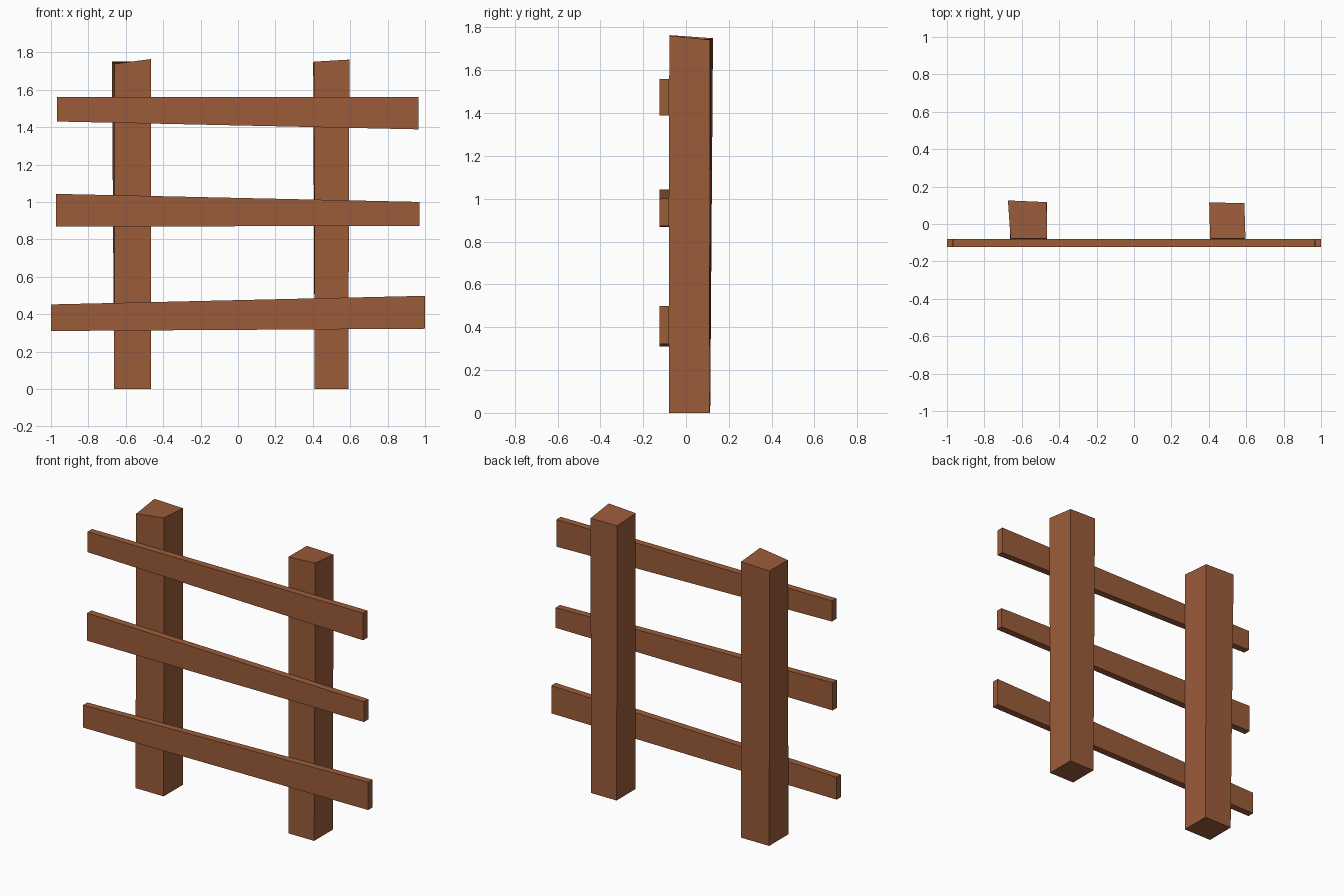
import bpy

if "Cube" in bpy.data.objects:
    bpy.data.objects.remove(bpy.data.objects["Cube"])

wood = bpy.data.materials.new("brown_wood")
wood.diffuse_color = (0.33, 0.107, 0.042, 1)
wood.use_nodes = True
wood.node_tree.nodes["Principled BSDF"].inputs["Base Color"].default_value = wood.diffuse_color


def hexahedron(name, corners):
    """Four-sided block: first four corners are one end ring, last four the other."""
    faces = [(3, 2, 1, 0), (4, 5, 6, 7)]
    faces += [(i, (i + 1) % 4, (i + 1) % 4 + 4, i + 4) for i in range(4)]
    mesh = bpy.data.meshes.new(name)
    mesh.from_pydata(corners, [], faces)
    mesh.materials.append(wood)
    mesh.update()
    obj = bpy.data.objects.new(name, mesh)
    bpy.context.collection.objects.link(obj)
    return obj


# Upright posts: rectangular foot, slightly skewed slanted top
def post(name, x0, x1, y0, y1, top):
    foot = [(x0, y0, 0), (x1, y0, 0), (x1, y1, 0), (x0, y1, 0)]
    hexahedron(name, foot + top)


post("left_post", -0.662, -0.465, -0.08, 0.113,
     [(-0.66, -0.078, 1.738), (-0.465, -0.078, 1.764),
      (-0.467, 0.117, 1.75), (-0.674, 0.126, 1.751)])
post("right_post", 0.41, 0.59, -0.08, 0.11,
     [(0.407, -0.078, 1.75), (0.596, -0.078, 1.761),
      (0.59, 0.112, 1.742), (0.402, 0.115, 1.745)])


# Uneven horizontal rails: x, bottom z, top z at each end
def rail(name, left, right, y0=-0.124, y1=-0.08):
    ring = lambda x, lo, hi: [(x, y0, lo), (x, y1, lo), (x, y1, hi), (x, y0, hi)]
    hexahedron(name, ring(*left) + ring(*right))


rail("bottom_rail", (-1.0, 0.31, 0.452), (1.0, 0.322, 0.498))
rail("middle_rail", (-0.972, 0.868, 1.043), (0.97, 0.872, 1.0))
rail("top_rail", (-0.967, 1.43, 1.56), (0.964, 1.388, 1.56))

# Make every face point outward
import bmesh
for obj in bpy.context.collection.objects:
    bm = bmesh.new()
    bm.from_mesh(obj.data)
    bmesh.ops.recalc_face_normals(bm, faces=bm.faces)
    bm.to_mesh(obj.data)
    bm.free()
